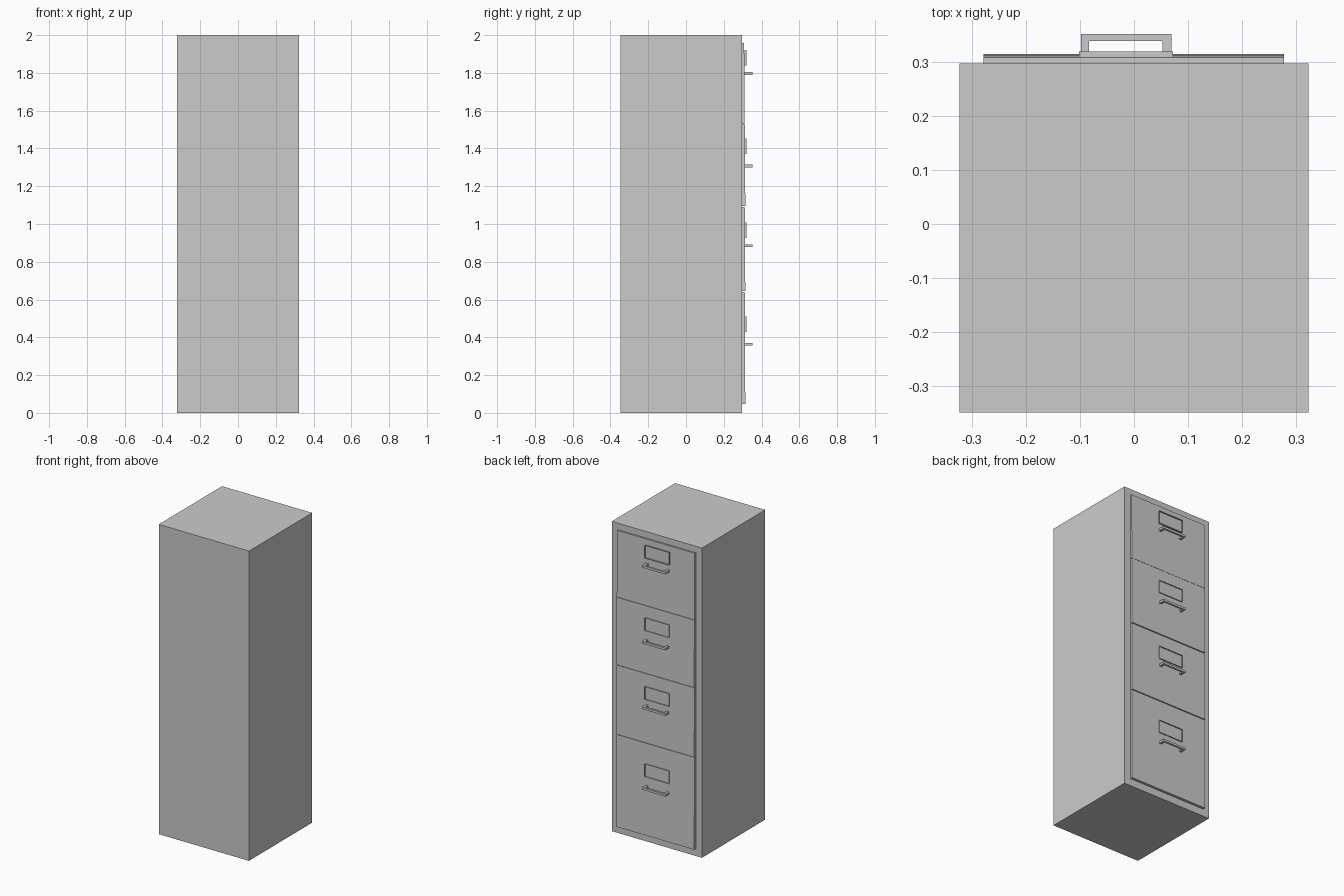
import bpy, bmesh

if "Cube" in bpy.data.objects:
    bpy.data.objects.remove(bpy.data.objects["Cube"])

FRONT = 0.297   # y of the cabinet face that carries the drawers


def prism(name, profile, axis, a, b):
    """Extrude a closed 2D profile along an axis from a to b."""
    bm = bmesh.new()

    def point(p, t):
        return {'x': (t, p[0], p[1]), 'y': (p[0], t, p[1]), 'z': (p[0], p[1], t)}[axis]

    face = bm.faces.new([bm.verts.new(point(p, a)) for p in profile])
    ext = bmesh.ops.extrude_face_region(bm, geom=[face], use_keep_orig=True)
    d = point((0, 0), b - a)
    bmesh.ops.translate(bm, vec=d, verts=[v for v in ext['geom'] if isinstance(v, bmesh.types.BMVert)])
    bmesh.ops.recalc_face_normals(bm, faces=bm.faces)
    mesh = bpy.data.meshes.new(name)
    bm.to_mesh(mesh)
    bm.free()
    obj = bpy.data.objects.new(name, mesh)
    bpy.context.collection.objects.link(obj)
    return obj


def label_frame(name, x0, x1, z0, z1, w, y0, y1):
    """Rectangular ring: inset the front plate, drop the middle, thicken the rim."""
    bm = bmesh.new()
    f = bm.faces.new([bm.verts.new((x, y1, z)) for x, z in ((x0, z0), (x0, z1), (x1, z1), (x1, z0))])
    bmesh.ops.inset_region(bm, faces=[f], thickness=w, use_boundary=True)
    bmesh.ops.delete(bm, geom=[f], context='FACES')
    ext = bmesh.ops.extrude_face_region(bm, geom=bm.faces[:], use_keep_orig=True)
    bmesh.ops.translate(bm, vec=(0, y0 - y1, 0),
                        verts=[v for v in ext['geom'] if isinstance(v, bmesh.types.BMVert)])
    bmesh.ops.recalc_face_normals(bm, faces=bm.faces)
    mesh = bpy.data.meshes.new(name)
    bm.to_mesh(mesh)
    bm.free()
    obj = bpy.data.objects.new(name, mesh)
    bpy.context.collection.objects.link(obj)
    return obj


# Cabinet body
prism("cabinet_body", [(-0.322, -0.348), (0.322, -0.348), (0.322, FRONT), (-0.322, FRONT)], 'z', 0, 2)

# Drawers: bottom z, top z, lower-front y, upper-front y, label bottom z, handle z
drawers = [
    (1.530, 1.958, 0.311, 0.308, 1.838, 1.797),
    (1.094, 1.528, 0.314, 0.312, 1.370, 1.307),
    (0.645, 1.090, 0.314, 0.311, 0.926, 0.884),
    (0.047, 0.641, 0.314, 0.311, 0.427, 0.363),
]
for i, (z0, z1, yb, yt, label_z, handle_z) in enumerate(drawers, 1):
    # Drawer front, leaning very slightly back at the top
    prism(f"drawer_front_{i}", [(FRONT - 0.005, z0), (yb, z0), (yt, z1), (FRONT - 0.005, z1)],
          'x', -0.278, 0.277)
    # Label holder
    label_frame(f"label_frame_{i}", -0.102, 0.072, label_z, label_z + 0.082, 0.009, 0.309, 0.319)
    # C-shaped pull handle
    prism(f"handle_{i}", [(-0.098, 0.309), (-0.098, 0.351), (0.069, 0.351), (0.069, 0.309),
                          (0.053, 0.309), (0.053, 0.338), (-0.083, 0.338), (-0.083, 0.309)],
          'z', handle_z - 0.007, handle_z + 0.007)
